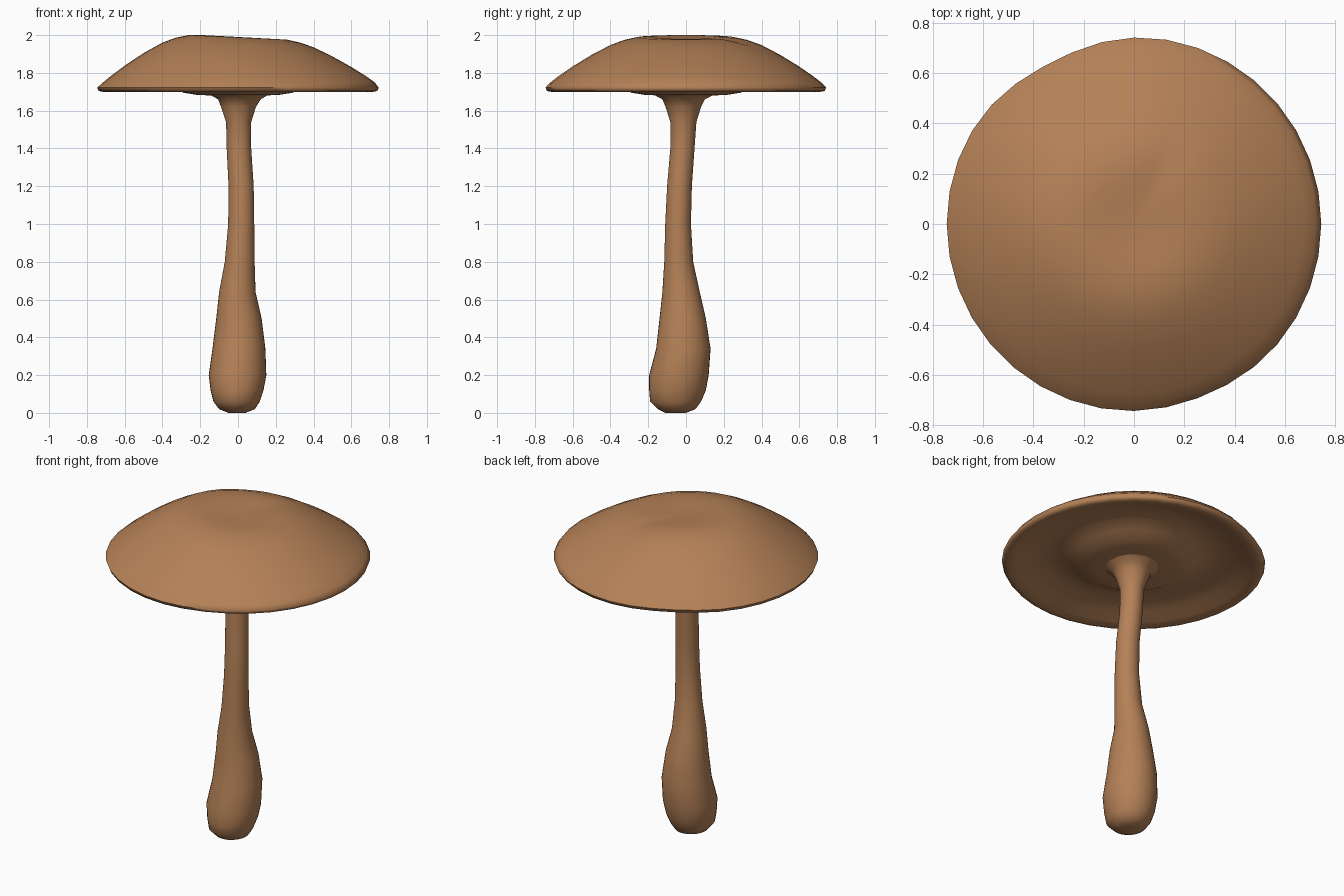
import bpy, bmesh, math

if "Cube" in bpy.data.objects:
    bpy.data.objects.remove(bpy.data.objects["Cube"])

skin = bpy.data.materials.new("warm brown")
skin.diffuse_color = (0.46, 0.22, 0.095, 1)
skin.use_nodes = True
skin.node_tree.nodes["Principled BSDF"].inputs["Base Color"].default_value = skin.diffuse_color
SEG = 36


def loft(name, rings, angle):
    """Skin a list of vertex rings; close the first and last ring with fans."""
    bm = bmesh.new()
    loops = [[bm.verts.new(p) for p in ring] for ring in rings]
    for a, b in zip(loops, loops[1:]):
        for i in range(SEG):
            j = (i + 1) % SEG
            bm.faces.new((a[i], a[j], b[j], b[i]))
    for ring in (loops[0], loops[-1]):
        centre = bm.verts.new([sum(v.co[k] for v in ring) / SEG for k in range(3)])
        for i in range(SEG):
            bm.faces.new((ring[i], ring[(i + 1) % SEG], centre))
    bmesh.ops.recalc_face_normals(bm, faces=bm.faces)
    me = bpy.data.meshes.new(name)
    bm.to_mesh(me)
    bm.free()
    me.materials.append(skin)
    ob = bpy.data.objects.new(name, me)
    bpy.context.collection.objects.link(ob)
    bpy.ops.object.select_all(action='DESELECT')
    ob.select_set(True)
    bpy.context.view_layer.objects.active = ob
    bpy.ops.object.shade_smooth_by_angle(angle=math.radians(angle))


# Stem: z, left x, right x, front y, back y
sections = [
    (0.00, -0.05, 0.04, -0.11, 0.00),
    (0.02, -0.10, 0.09, -0.15, 0.05),
    (0.06, -0.13, 0.115, -0.19, 0.08),
    (0.12, -0.145, 0.135, -0.195, 0.105),
    (0.20, -0.155, 0.15, -0.195, 0.12),
    (0.34, -0.135, 0.145, -0.158, 0.13),
    (0.50, -0.115, 0.125, -0.14, 0.105),
    (0.64, -0.10, 0.093, -0.125, 0.073),
    (0.80, -0.07, 0.088, -0.115, 0.038),
    (1.00, -0.052, 0.086, -0.11, 0.026),
    (1.20, -0.05, 0.083, -0.10, 0.031),
    (1.40, -0.06, 0.07, -0.083, 0.045),
    (1.54, -0.063, 0.07, -0.083, 0.055),
    (1.62, -0.09, 0.095, -0.108, 0.08),
    (1.66, -0.105, 0.12, -0.125, 0.10),
    (1.69, -0.16, 0.17, -0.18, 0.16),
]
stem = []
for z, x0, x1, y0, y1 in sections:
    ring = []
    for i in range(SEG):
        t = 2 * math.pi * i / SEG
        ring.append(((x0 + x1) / 2 + (x1 - x0) / 2 * math.cos(t),
                     (y0 + y1) / 2 + (y1 - y0) / 2 * math.sin(t), z))
    stem.append(ring)
loft("stem", stem, 60)

# Cap: radius and height from the crown, over the rim, to the hollow underside
crown = [(0.05, 1.983), (0.12, 1.986), (0.19, 1.99), (0.26, 1.988), (0.33, 1.973),
         (0.40, 1.948), (0.50, 1.896), (0.60, 1.835), (0.68, 1.78), (0.725, 1.745),
         (0.745, 1.722), (0.738, 1.704)]
under = [(0.71, 1.699), (0.67, 1.71), (0.60, 1.738), (0.50, 1.762), (0.42, 1.757),
         (0.35, 1.725), (0.29, 1.695), (0.22, 1.684), (0.14, 1.68), (0.05, 1.68)]
cap = []
for k, (r, z) in enumerate(crown + under):
    ring = []
    for i in range(SEG):
        t = 2 * math.pi * i / SEG
        # slightly uneven outline, flatter toward the back left
        rr = r * (1 - 0.03 * math.exp(-((t - 2.05) / 0.35) ** 2)
                  - 0.01 * math.exp(-((t - 5.1) / 0.3) ** 2))
        x, y, h = rr * math.cos(t), rr * math.sin(t), z
        if k < 10:
            # crown leans to the left, rim lifts on the right
            h -= 0.013 * math.cos(t) * math.sin(math.pi * min(r / 0.66, 1.15))
            # shallow crease behind the crown
            u, v = (x - 0.12) * 0.9 - (y - 0.24) * 0.43, (x - 0.12) * 0.43 + (y - 0.24) * 0.9
            h -= 0.012 * math.exp(-(u / 0.05) ** 2 - (v / 0.13) ** 2)
            h = min(h, 2.0)
        ring.append((x, y, h))
    cap.append(ring)
loft("cap", cap, 60)
